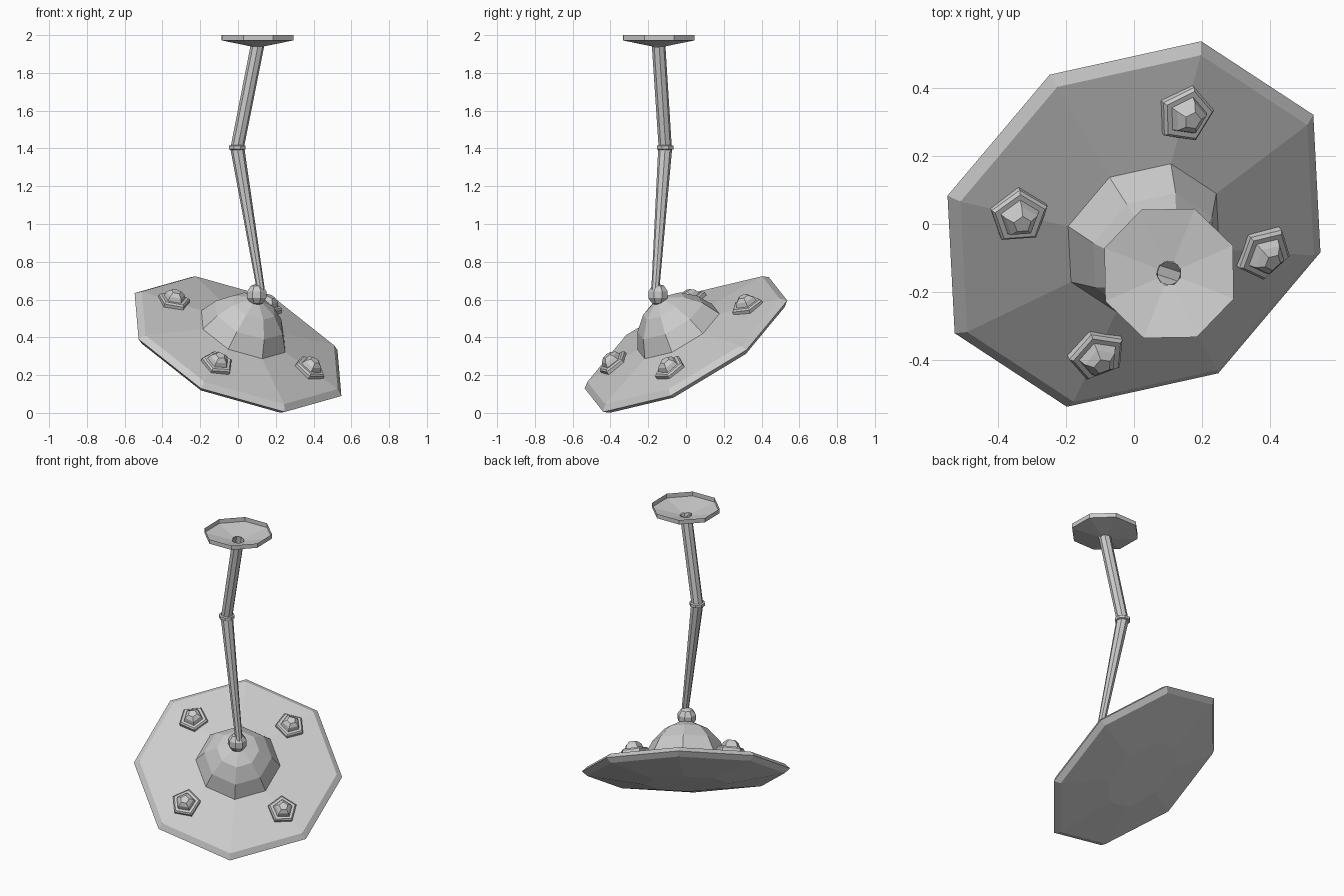
import bpy, bmesh
from math import cos, sin, pi, radians
from mathutils import Matrix, Vector

if "Cube" in bpy.data.objects:
    bpy.data.objects.remove(bpy.data.objects["Cube"])


def lathe(name, profile, sides, matrix=Matrix(), phase=0.0):
    """Revolve (radius, height) points into a flat-faced shell; radius 0 closes it."""
    bm = bmesh.new()
    rings = []
    for r, z in profile:
        if r == 0:
            rings.append([bm.verts.new((0, 0, z))] * sides)
        else:
            rings.append([bm.verts.new((r * cos(phase + 2 * pi * i / sides),
                                        r * sin(phase + 2 * pi * i / sides), z))
                          for i in range(sides)])
    for a, b in zip(rings, rings[1:]):
        for i in range(sides):
            j = (i + 1) % sides
            bm.faces.new(list(dict.fromkeys((a[i], a[j], b[j], b[i]))))
    bm.transform(matrix)
    mesh = bpy.data.meshes.new(name)
    bm.to_mesh(mesh)
    bm.free()
    obj = bpy.data.objects.new(name, mesh)
    bpy.context.collection.objects.link(obj)
    return obj


def rod(name, start, end, r0, r1):
    """Tapered open tube between two points."""
    d = end - start
    m = Matrix.Translation(start) @ d.to_track_quat('Z', 'Y').to_matrix().to_4x4()
    return lathe(name, [(r0, 0), (r1, d.length)], 8, m, pi / 8)


# Tilted frame of the saucer
normal = Vector((0.333, -0.475, 0.814)).normalized()
side = Vector((0.887, -0.135, -0.441))
side = (side - normal * side.dot(normal)).normalized()
back = normal.cross(side)
tilt = Matrix((side, back, normal)).transposed().to_4x4()
tilt.translation = (0, 0, 0.362)

# Saucer with bevelled rim, and the dome on it
lathe("saucer", [(0, -0.085), (0.25, -0.085), (0.585, -0.028), (0.617, 0),
                 (0.585, 0.028), (0.25, 0.085)], 8, tilt)
lathe("dome", [(0.25, 0.085), (0.2, 0.175), (0.125, 0.25),
               (0.045, 0.285), (0, 0.287)], 8, tilt)

# Four five-sided knobs
for k in range(4):
    m = (tilt @ Matrix.Rotation(k * pi / 2, 4, 'Z')
         @ Matrix.Translation((0.405, 0, 0.062))
         @ Matrix.Rotation(radians(9), 4, 'Y'))
    lathe(f"knob_{k + 1}", [(0.088, -0.012), (0.088, 0.01), (0.078, 0.019),
                            (0.06, 0.019), (0.05, 0.042), (0.027, 0.06),
                            (0, 0.06)], 5, m)

# Arm joints
ball = Vector((0.099, -0.148, 0.626))
wrist = Vector((0.122, -0.163, 0.645))
elbow = Vector((-0.004, -0.11, 1.405))
top = Vector((0.103, -0.145, 1.945))

# Ball joint
lathe("ball_joint", [(0.058 * sin(pi * i / 5), -0.058 * cos(pi * i / 5)) if 0 < i < 5
                     else (0, -0.058 if i == 0 else 0.058) for i in range(6)],
      8, Matrix.Translation(ball), pi / 8)

# Two-part arm with elbow collar
rod("lower_arm", wrist, elbow, 0.021, 0.037)
rod("upper_arm", elbow, top, 0.035, 0.036)
lathe("elbow_collar", [(0.036, -0.013), (0.047, -0.009), (0.047, 0.009), (0.036, 0.013)],
      8, Matrix.Translation(elbow), pi / 8)

# Ceiling plate, an open shallow bowl
lathe("ceiling_plate", [(0.036, 1.94), (0.204, 1.972), (0.204, 2.0)],
      8, Matrix.Translation((top.x, top.y, 0)), radians(23.5))
